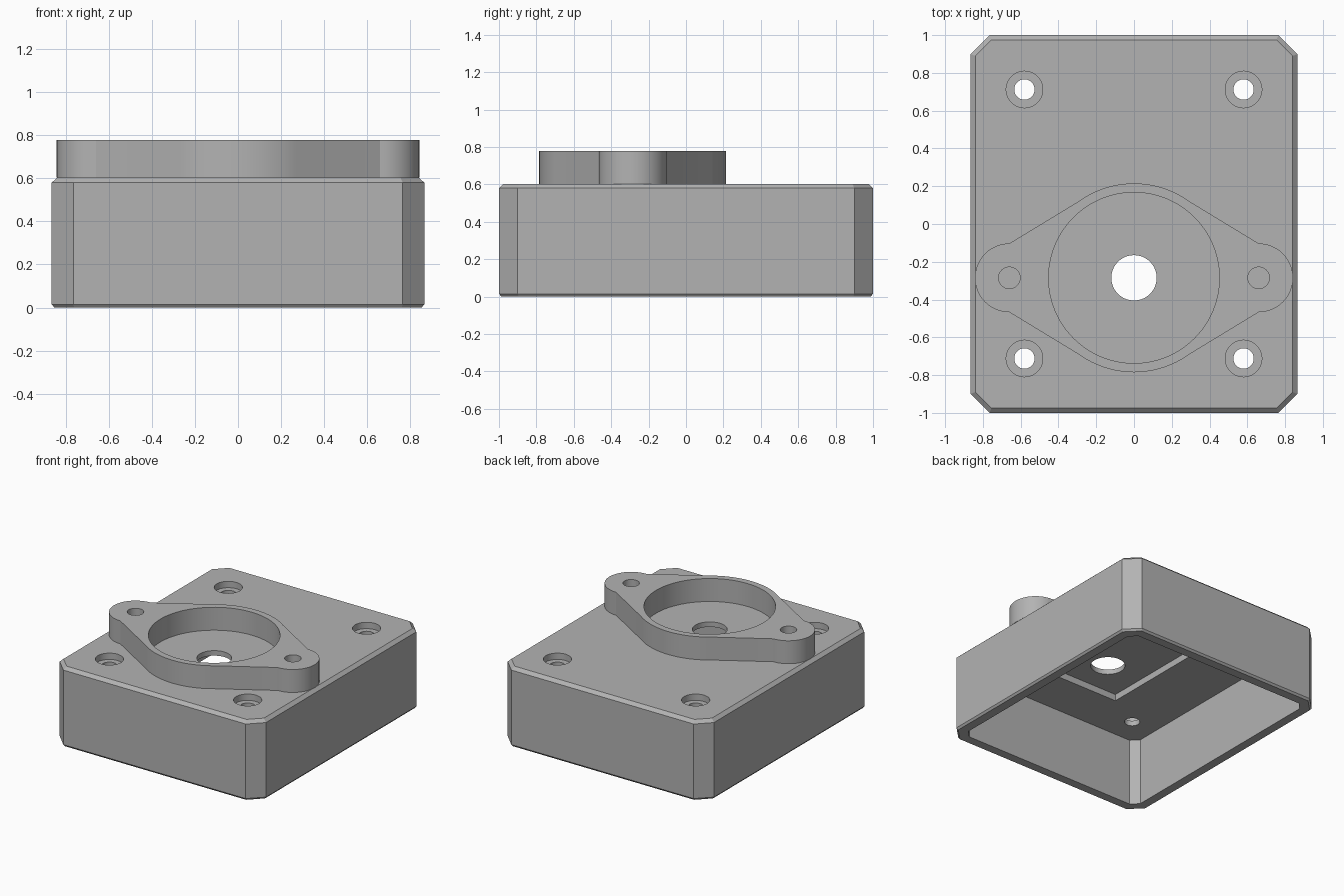
import bpy
import bmesh
from math import cos, sin, radians

HX, HY, CORNER = 0.865, 1.0, 0.1      # housing half sizes and corner chamfer
TOP, CEILING, FLANGE_TOP = 0.603, 0.515, 0.777
FY = -0.285                           # flange centre on y

if "Cube" in bpy.data.objects:
    bpy.data.objects.remove(bpy.data.objects["Cube"], do_unlink=True)

grey = bpy.data.materials.new("plain_grey")
grey.use_nodes = True
grey.diffuse_color = (0.45, 0.45, 0.45, 1)
grey.node_tree.nodes["Principled BSDF"].inputs["Base Color"].default_value = grey.diffuse_color


def arc(x, y, r, start, end, steps):
    angles = [radians(start + (end - start) * i / steps) for i in range(steps + 1)]
    return [(x + r * cos(a), y + r * sin(a)) for a in angles]


def circle(x, y, r, steps=64):
    return arc(x, y, r, 0, 360, steps)[:-1]


def octagon(inset):
    """Housing outline moved inward by an equal distance on every side."""
    x, y, c = HX - inset, HY - inset, CORNER - 0.586 * inset
    return [(x, c - y), (x, y - c), (x - c, y), (c - x, y),
            (-x, y - c), (-x, c - y), (c - x, -y), (x - c, -y)]


def loft(name, sections):
    """Solid through a stack of (outline, height) sections."""
    bm = bmesh.new()
    rings = [[bm.verts.new((x, y, z)) for x, y in pts] for pts, z in sections]
    for low, high in zip(rings, rings[1:]):
        for i in range(len(low)):
            j = (i + 1) % len(low)
            bm.faces.new((low[i], low[j], high[j], high[i]))
    bm.faces.new(rings[0][::-1])
    bm.faces.new(rings[-1])
    bmesh.ops.recalc_face_normals(bm, faces=bm.faces)
    mesh = bpy.data.meshes.new(name)
    bm.to_mesh(mesh)
    bm.free()
    mesh.materials.append(grey)
    obj = bpy.data.objects.new(name, mesh)
    bpy.context.collection.objects.link(obj)
    return obj


def cut(obj, outline, z0, z1):
    """Subtract a straight prism and discard the cutter."""
    cutter = loft("cutter", [(outline, z0), (outline, z1)])
    cutter.hide_render = True
    mod = obj.modifiers.new("cut", "BOOLEAN")
    mod.operation, mod.solver, mod.object = "DIFFERENCE", "EXACT", cutter
    bpy.context.view_layer.objects.active = obj
    bpy.ops.object.modifier_apply(modifier=mod.name)
    bpy.data.objects.remove(cutter, do_unlink=True)


def smooth(obj):
    bpy.ops.object.select_all(action="DESELECT")
    obj.select_set(True)
    bpy.context.view_layer.objects.active = obj
    bpy.ops.object.shade_smooth_by_angle(angle=radians(25))


# Housing: chamfered block, open underneath
housing = loft("housing", [(octagon(0.012), 0), (octagon(0), 0.015),
                           (octagon(0), 0.58), (octagon(0.025), TOP)])
cut(housing, octagon(0.08), -0.1, CEILING)

# Shallow pocket in the ceiling and the central opening
cut(housing, [(-0.3, -0.56), (0.3, -0.56), (0.3, 0.56), (-0.3, 0.56)], 0.4, 0.565)
cut(housing, circle(0, FY, 0.12), 0.3, 0.9)

# Counterbored screw holes
for sx in (-1, 1):
    for sy in (-1, 1):
        x, y = sx * 0.58, sy * 0.712
        cut(housing, circle(x, y, 0.097, 40), 0.555, 0.9)
        cut(housing, circle(x, y, 0.054, 40), 0.3, 0.9)
smooth(housing)

# Flange: round body with two ears, recessed in the middle
outline = (arc(0.66, FY, 0.182, -90, 90, 24) + arc(0, FY, 0.5, 54, 126, 24)
           + arc(-0.66, FY, 0.182, 90, 270, 24) + arc(0, FY, 0.5, 234, 306, 24))
flange = loft("flange", [(outline, TOP), (outline, FLANGE_TOP)])
cut(flange, circle(0, FY, 0.452, 96), 0.5, 0.9)
for x in (-0.66, 0.66):
    cut(flange, circle(x, FY, 0.057, 40), 0.5, 0.9)
smooth(flange)
